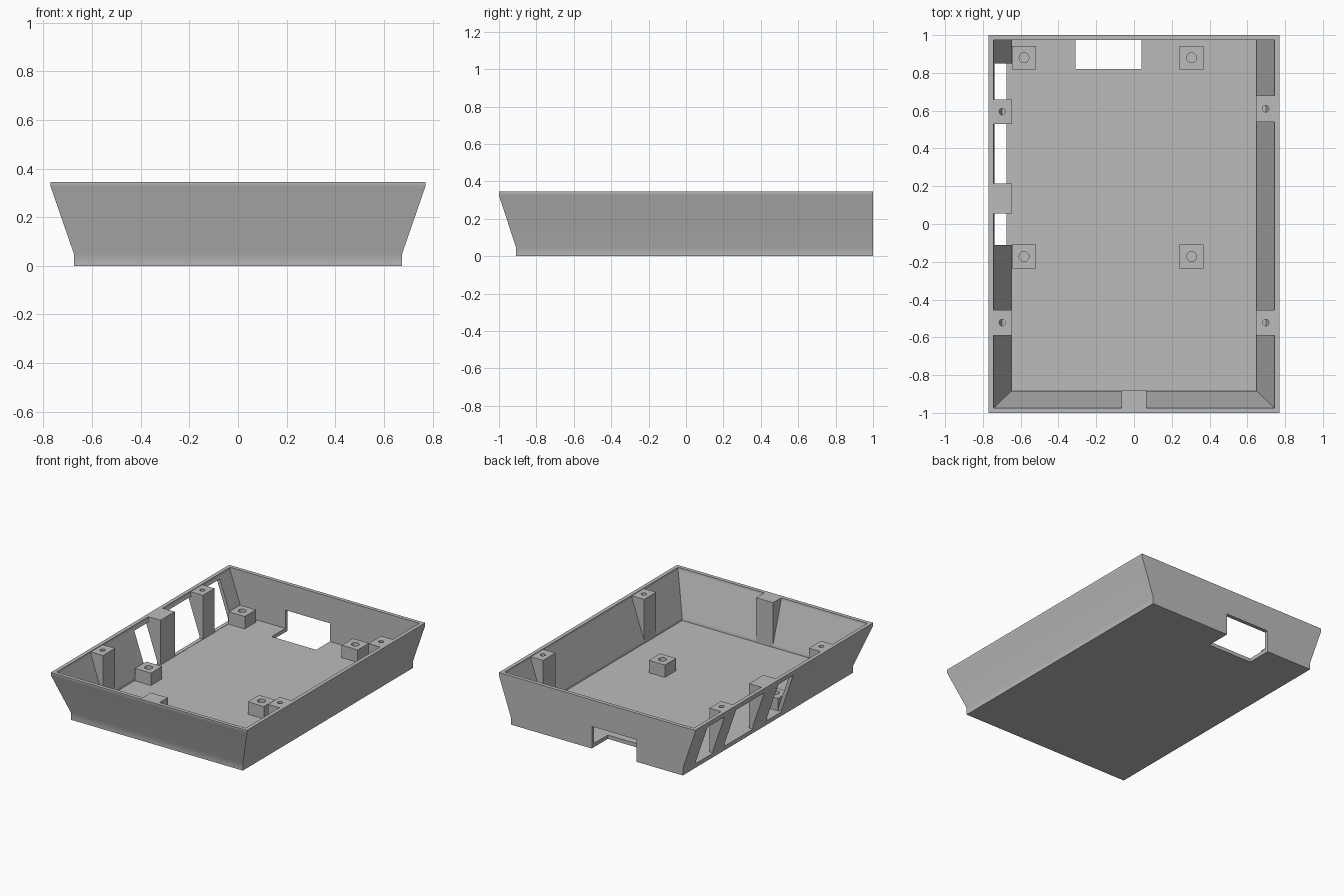
import bpy, bmesh, math

cube = bpy.data.objects.get("Cube")
if cube:
    bpy.data.objects.remove(cube, do_unlink=True)

grey = bpy.data.materials.new("matte grey")
grey.use_nodes = True
COLOUR = (0.5, 0.5, 0.5, 1)
grey.diffuse_color = COLOUR
grey.node_tree.nodes["Principled BSDF"].inputs["Base Color"].default_value = COLOUR

FLOOR, TOP, BACK, WALL = 0.027, 0.345, 1.0, 0.027


def add_object(name, bm):
    bmesh.ops.recalc_face_normals(bm, faces=bm.faces)
    mesh = bpy.data.meshes.new(name)
    bm.to_mesh(mesh)
    bm.free()
    mesh.materials.append(grey)
    ob = bpy.data.objects.new(name, mesh)
    bpy.context.collection.objects.link(ob)
    return ob


def box(name, x0, x1, y0, y1, z0, z1):
    bm = bmesh.new()
    bmesh.ops.create_cube(bm, size=1)
    for v in bm.verts:
        v.co = (x1 if v.co.x > 0 else x0, y1 if v.co.y > 0 else y0, z1 if v.co.z > 0 else z0)
    return add_object(name, bm)


def cylinder(name, x, y, z0, z1, radius):
    bm = bmesh.new()
    bmesh.ops.create_cone(bm, cap_ends=True, segments=32, radius1=radius, radius2=radius, depth=z1 - z0)
    bmesh.ops.translate(bm, verts=bm.verts, vec=(x, y, (z0 + z1) / 2))
    return add_object(name, bm)


def activate(ob):
    bpy.ops.object.select_all(action='DESELECT')
    ob.select_set(True)
    bpy.context.view_layer.objects.active = ob


def cut(ob, cutter):
    mod = ob.modifiers.new("cut", 'BOOLEAN')
    mod.operation, mod.solver, mod.object = 'DIFFERENCE', 'EXACT', cutter
    activate(ob)
    bpy.ops.object.modifier_apply(modifier=mod.name)
    bpy.data.objects.remove(cutter, do_unlink=True)


def smooth(ob):
    activate(ob)
    bpy.ops.object.shade_smooth_by_angle(angle=math.radians(30))
    mod = ob.modifiers.new("weighted normals", 'WEIGHTED_NORMAL')
    mod.keep_sharp = True


# Tray shell: rectangular rings lofted up the outside and down the inside
rings = [(0.675, -0.91, BACK, 0), (0.675, -0.91, BACK, 0.05),
         (0.77, -1, BACK, 0.325), (0.77, -1, BACK, TOP)]
rings += [(x - WALL, y + WALL, b - WALL, max(z, FLOOR)) for x, y, b, z in reversed(rings)]
bm = bmesh.new()
loops = [[bm.verts.new(p) for p in ((-x, y, z), (x, y, z), (x, b, z), (-x, b, z))]
         for x, y, b, z in rings]
for low, high in zip(loops, loops[1:]):
    for i in range(4):
        j = (i + 1) % 4
        bm.faces.new((low[i], low[j], high[j], high[i]))
bm.faces.new(loops[0])
bm.faces.new(loops[-1])
tray = add_object("tray", bm)

# Connector notch through back wall and floor, then side windows
cut(tray, box("notch_cutter", -0.31, 0.04, 0.82, 1.2, -0.1, 0.157))
for y0, y1 in ((0.66, 0.85), (0.215, 0.53), (-0.11, 0.055)):
    cut(tray, box("window_cutter", -0.9, -0.6, y0, y1, FLOOR + 0.002, 0.31))
smooth(tray)


# Posts: upright blocks that follow the sloping wall behind them
def post(name, side, centre, width, top, hole):
    profile = ((0.647, 0.02), (0.66, 0.02), (0.66, 0.05), (0.755, 0.325), (0.755, top), (0.647, top))
    bm = bmesh.new()
    ends = []
    for a in (centre - width / 2, centre + width / 2):
        if side == 'front':
            pts = [(a, -u - 0.235, z) for u, z in profile]
        else:
            pts = [(u * side, a, z) for u, z in profile]
        ends.append([bm.verts.new(p) for p in pts])
        bm.faces.new(ends[-1])
    for i in range(len(profile)):
        j = (i + 1) % len(profile)
        bm.faces.new((ends[0][i], ends[0][j], ends[1][j], ends[1][i]))
    ob = add_object(name, bm)
    if hole:
        cut(ob, cylinder("hole_cutter", 0.697 * side, centre, 0.2, 0.4, 0.017))
        smooth(ob)


post("right_back_post", -1, 0.595, 0.13, 0.341, True)
post("right_middle_post", -1, 0.135, 0.16, TOP, False)
post("right_front_post", -1, -0.522, 0.135, 0.341, True)
post("left_back_post", 1, 0.61, 0.14, 0.341, True)
post("left_front_post", 1, -0.522, 0.135, 0.341, True)
post("front_post", 'front', 0, 0.132, TOP, False)

# Floor standoffs with screw holes
for x, side in ((-0.582, "right"), (0.305, "left")):
    for y, end in ((0.88, "back"), (-0.172, "front")):
        standoff = box(side + "_" + end + "_standoff", x - 0.063, x + 0.063, y - 0.063, y + 0.063, 0.02, 0.115)
        cut(standoff, cylinder("hole_cutter", x, y, FLOOR, 0.2, 0.026))
        smooth(standoff)
